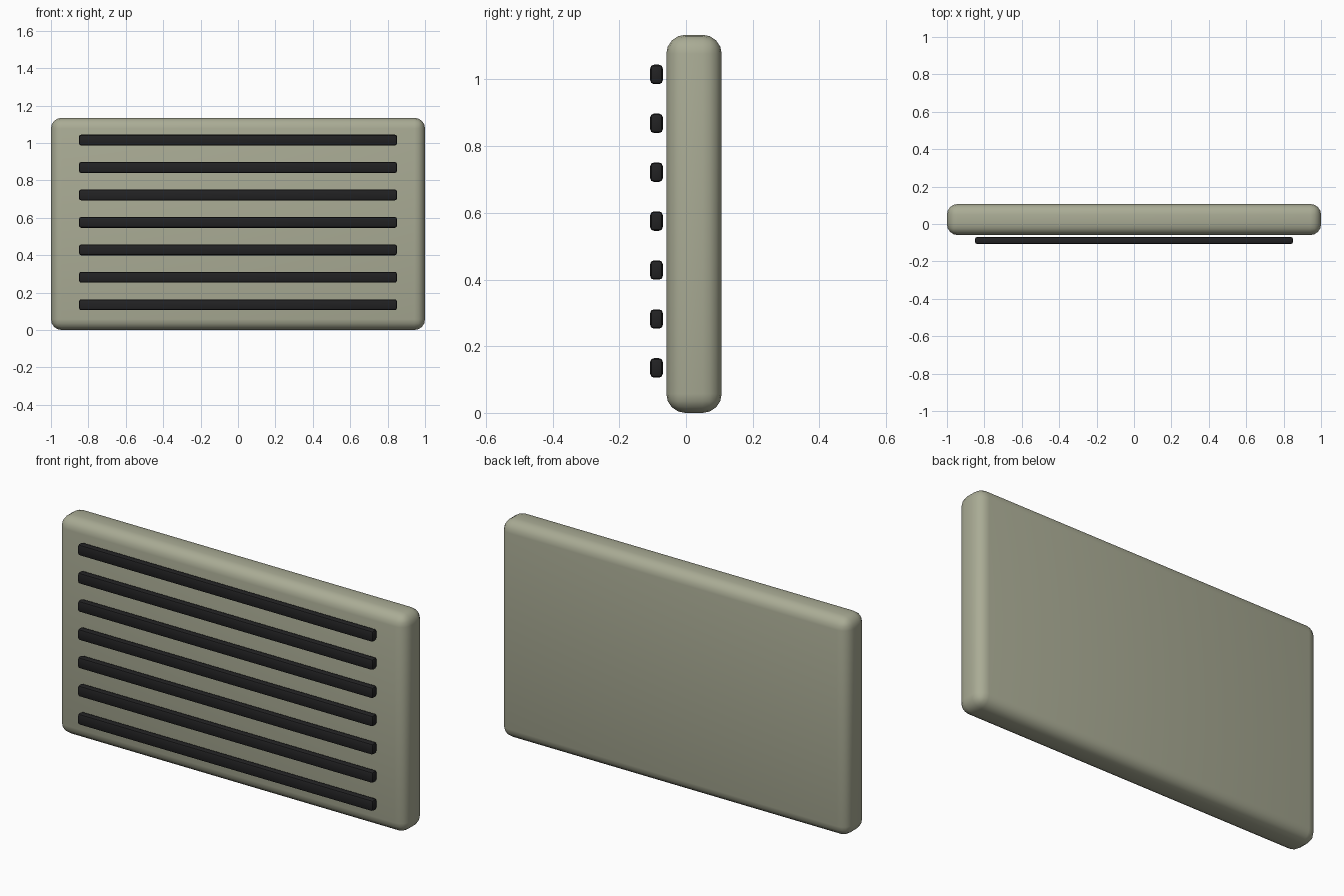
import bpy

if "Cube" in bpy.data.objects:
    bpy.data.objects.remove(bpy.data.objects["Cube"])


def material(name, rgb):
    m = bpy.data.materials.new(name)
    m.diffuse_color = (*rgb, 1.0)
    m.use_nodes = True
    m.node_tree.nodes["Principled BSDF"].inputs["Base Color"].default_value = m.diffuse_color
    return m


def rounded_box(name, centre, size, radius, segments, mat):
    bpy.ops.mesh.primitive_cube_add(size=1, location=centre)
    ob = bpy.context.object
    ob.name = name
    ob.scale = size
    bpy.ops.object.transform_apply(location=False, rotation=False, scale=True)
    bev = ob.modifiers.new("rounding", 'BEVEL')
    bev.width = radius
    bev.segments = segments
    bev.limit_method = 'NONE'
    ob.data.materials.append(mat)
    bpy.ops.object.modifier_apply(modifier=bev.name)
    bpy.ops.object.shade_smooth_by_angle(angle=0.61)
    return ob


beige = material("grey beige", (0.40, 0.41, 0.30))
black = material("near black", (0.016, 0.016, 0.017))

# Rounded vent panel
rounded_box("panel", (0, 0.024, 0.567), (2.0, 0.166, 1.134), 0.057, 4, beige)

# Seven horizontal slats floating just in front of the panel
for i in range(7):
    rounded_box(f"slat_{i + 1}", (0, -0.0885, 0.135 + i * 0.1467),
                (1.70, 0.038, 0.058), 0.0113, 2, black)
